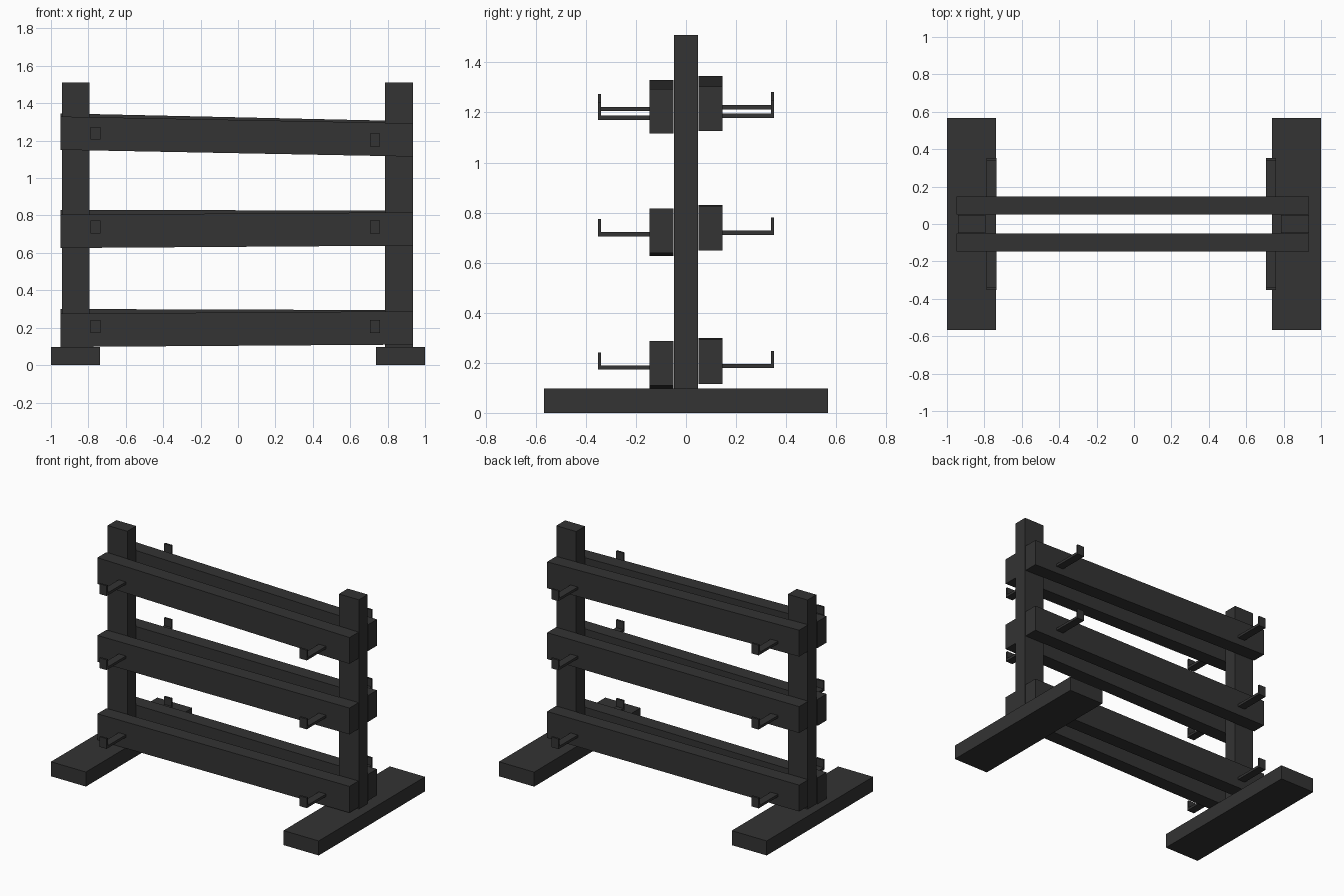
import bpy, bmesh

if "Cube" in bpy.data.objects:
    bpy.data.objects.remove(bpy.data.objects["Cube"])

mat = bpy.data.materials.new("dark_grey")
mat.diffuse_color = (0.033, 0.033, 0.033, 1)
mat.use_nodes = True
mat.node_tree.nodes["Principled BSDF"].inputs["Base Color"].default_value = mat.diffuse_color


def prism(name, profile, axis, lo, hi):
    """Extrude a 2D outline along axis: 'x' -> (y, z) outline, 'y' -> (x, z) outline."""
    place = (lambda p, t: (t, p[0], p[1])) if axis == 'x' else (lambda p, t: (p[0], t, p[1]))
    bm = bmesh.new()
    face = bm.faces.new([bm.verts.new(place(p, lo)) for p in profile])
    ext = bmesh.ops.extrude_face_region(bm, geom=[face], use_keep_orig=True)
    shift = (hi - lo, 0, 0) if axis == 'x' else (0, hi - lo, 0)
    bmesh.ops.translate(bm, vec=shift,
                        verts=[g for g in ext['geom'] if isinstance(g, bmesh.types.BMVert)])
    bmesh.ops.recalc_face_normals(bm, faces=bm.faces)
    mesh = bpy.data.meshes.new(name)
    bm.to_mesh(mesh)
    bm.free()
    mesh.materials.append(mat)
    obj = bpy.data.objects.new(name, mesh)
    bpy.context.collection.objects.link(obj)
    return obj


def rect(x0, x1, z0, z1):
    return [(x0, z0), (x1, z0), (x1, z1), (x0, z1)]


# Feet and posts
for side, foot, post in (("left", (-1, -0.739), (-0.941, -0.794)),
                         ("right", (0.737, 1), (0.787, 0.936))):
    prism(side + "_foot", rect(*foot, 0, 0.098), 'y', -0.567, 0.567)
    prism(side + "_post", rect(*post, 0.098, 1.51), 'y', -0.047, 0.047)

# Slightly tilted rails: (level, side, bottom z at left end, bottom z at right end)
H = 0.178
rails = (("top", -1, 1.151, 1.115), ("middle", -1, 0.626, 0.639), ("bottom", -1, 0.097, 0.110),
         ("top", 1, 1.168, 1.126), ("middle", 1, 0.652, 0.648), ("bottom", 1, 0.122, 0.116))
for level, s, zl, zr in rails:
    tag = f"{level}_{'front' if s < 0 else 'back'}"
    prism(tag + "_rail", [(-0.948, zl), (0.935, zr), (0.935, zr + H), (-0.948, zl + H)],
          'y', s * 0.05, s * 0.146)

# L-shaped hooks: base z for the left and right hook of each rail
hooks = (("top", -1, 1.205, 1.170), ("middle", -1, 0.705, 0.705), ("bottom", -1, 0.173, 0.173),
         ("top", 1, 1.212, 1.178), ("middle", 1, 0.711, 0.711), ("bottom", 1, 0.179, 0.179))
for level, s, zl, zr in hooks:
    for side, x, z in (("left", -0.762, zl), ("right", 0.733, zr)):
        outline = [(0.14, 0), (0.352, 0), (0.352, 0.069), (0.339, 0.069), (0.339, 0.017), (0.14, 0.017)]
        tag = f"{level}_{'front' if s < 0 else 'back'}_{side}_hook"
        prism(tag, [(s * y, z + h) for y, h in outline], 'x', x - 0.027, x + 0.027)
